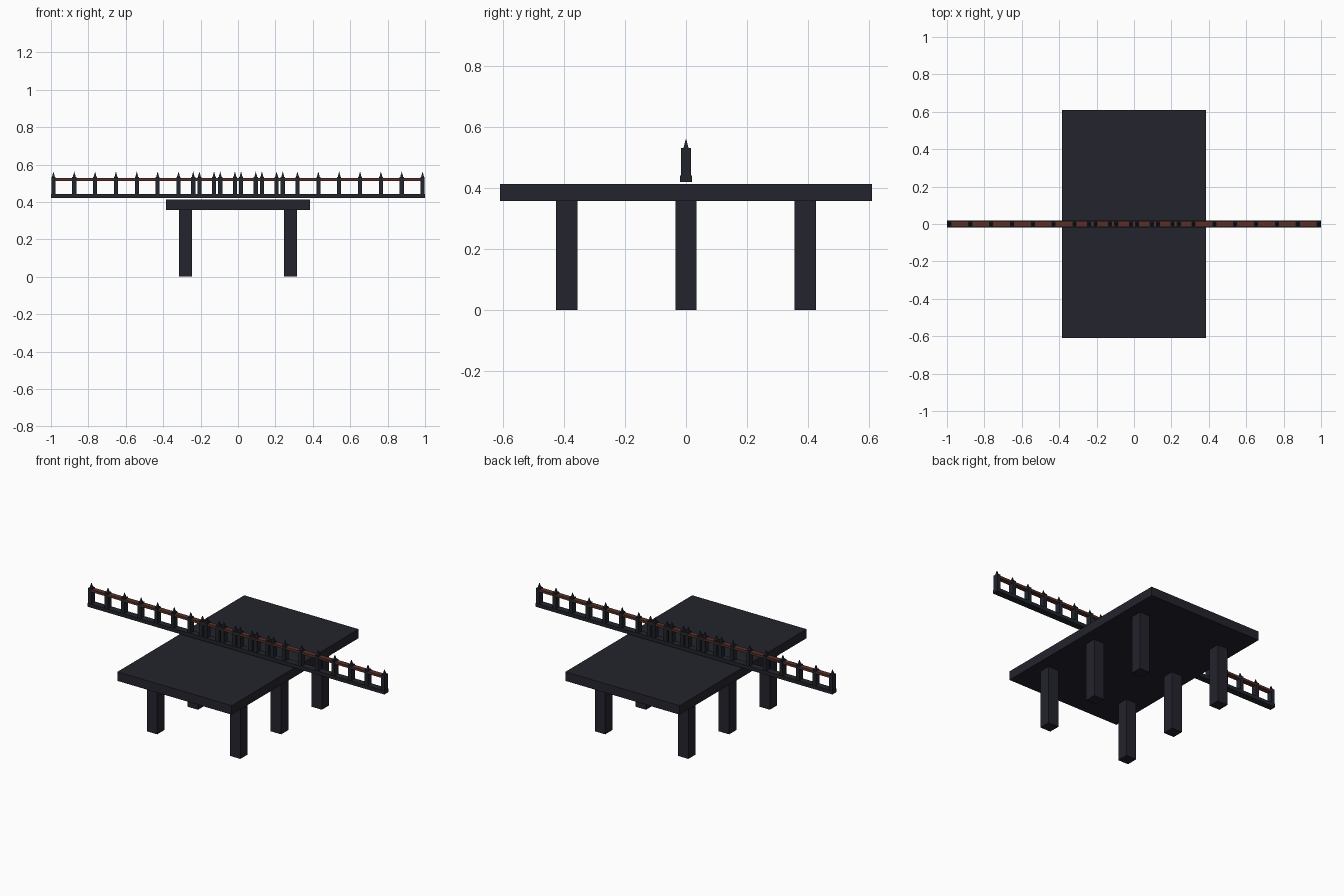
import bpy
import bmesh
import math
from mathutils import Matrix

if "Cube" in bpy.data.objects:
    bpy.data.objects.remove(bpy.data.objects["Cube"], do_unlink=True)


def material(name, colour):
    mat = bpy.data.materials.new(name)
    mat.use_nodes = True
    mat.diffuse_color = (*colour, 1)
    mat.node_tree.nodes["Principled BSDF"].inputs["Base Color"].default_value = (*colour, 1)
    return mat


stone = material("dark slate", (0.017, 0.017, 0.026))
iron = material("blackened iron", (0.015, 0.018, 0.024))
rust = material("rusty brown", (0.10, 0.03, 0.022))


def add_box(bm, x, y, z, size):
    """Box of the given size standing on height z."""
    place = Matrix.Translation((x, y, z + size[2] / 2)) @ Matrix.Diagonal((*size, 1))
    bmesh.ops.create_cube(bm, size=1, matrix=place)


def finish(name, bm, mat):
    mesh = bpy.data.meshes.new(name)
    bm.to_mesh(mesh)
    bm.free()
    mesh.materials.append(mat)
    obj = bpy.data.objects.new(name, mesh)
    bpy.context.scene.collection.objects.link(obj)
    return obj


def box(name, x, y, z, size, mat):
    bm = bmesh.new()
    add_box(bm, x, y, z, size)
    return finish(name, bm, mat)


# Platform on six square legs
box("deck", 0, 0, 0.358, (0.77, 1.22, 0.055), stone)
for side, x in (("right", -0.28), ("left", 0.28)):
    for row, y in (("front", -0.392), ("middle", 0), ("back", 0.392)):
        box(f"{row}_{side}_leg", x, y, 0, (0.07, 0.07, 0.36), stone)

# Continuous bars of the fence
box("fence_base", 0, 0, 0.42, (2, 0.04, 0.022), iron)
box("fence_rail", 0, 0, 0.513, (1.98, 0.03, 0.014), rust)

# Two overlapping, mirrored runs of spiked posts
for side, sign in (("right", -1), ("left", 1)):
    posts, spikes = bmesh.new(), bmesh.new()
    for i in range(12):
        x = sign * (0.987 - 0.1115 * i)
        add_box(posts, x, 0, 0.435, (0.022, 0.034, 0.097))
        place = Matrix.Translation((x, 0, 0.547)) @ Matrix.Rotation(math.radians(45), 4, "Z")
        bmesh.ops.create_cone(spikes, cap_ends=True, segments=4, radius1=0.012,
                              radius2=0, depth=0.032, matrix=place)
    finish(f"{side}_fence_posts", posts, iron)
    finish(f"{side}_fence_spikes", spikes, iron)
